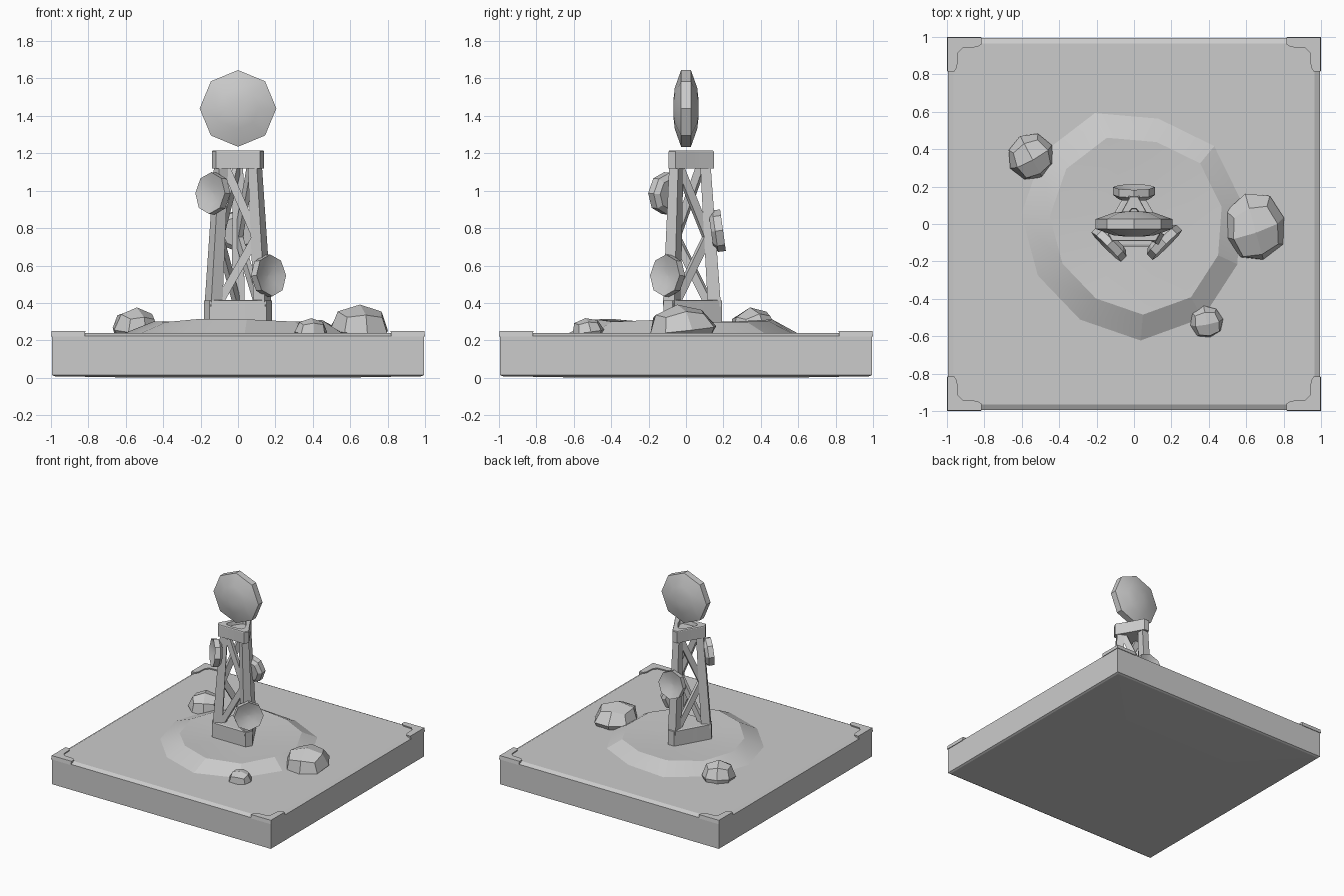
import bpy, bmesh, random
from math import sin, cos, pi, radians
from mathutils import Vector, Matrix

if "Cube" in bpy.data.objects:
    bpy.data.objects.remove(bpy.data.objects["Cube"])

random.seed(4)


def finish(bm, name, smooth=0):
    bmesh.ops.recalc_face_normals(bm, faces=bm.faces[:])
    me = bpy.data.meshes.new(name)
    bm.to_mesh(me)
    bm.free()
    ob = bpy.data.objects.new(name, me)
    bpy.context.collection.objects.link(ob)
    if smooth:
        bpy.ops.object.select_all(action='DESELECT')
        ob.select_set(True)
        bpy.context.view_layer.objects.active = ob
        bpy.ops.object.shade_smooth_by_angle(angle=radians(smooth))
    return ob


def loft(name, rings, smooth=0, matrix=None):
    """Skin a stack of equal-length point rings and cap both ends."""
    bm = bmesh.new()
    loops = [[bm.verts.new(p) for p in ring] for ring in rings]
    for a, b in zip(loops, loops[1:]):
        n = len(a)
        for i in range(n):
            bm.faces.new((a[i], a[(i + 1) % n], b[(i + 1) % n], b[i]))
    bm.faces.new(loops[0])
    bm.faces.new(loops[-1])
    if matrix:
        bm.transform(matrix)
    return finish(bm, name, smooth)


def circle(r, z, n=8, start=0.0):
    return [(r * cos(start + 2 * pi * i / n), r * sin(start + 2 * pi * i / n), z) for i in range(n)]


def square(h, z):
    return [(-h, -h, z), (h, -h, z), (h, h, z), (-h, h, z)]


# square ground tile with bevelled top edge
loft("ground_tile", [square(.5, 0), square(.98, .008), square(.995, .015), square(.995, .224),
                     square(.965, .24)])

# raised L-shaped corner brackets
bracket = [(1, 1), (.82, 1), (.82, .965), (.84, .95), (.92, .945), (.945, .92), (.95, .84),
           (.965, .82), (1, .82)]
for k, label in enumerate(("back_right", "back_left", "front_left", "front_right")):
    rot = Matrix.Rotation(k * pi / 2, 4, 'Z')
    loft("corner_bracket_" + label,
         [[(x, y, .22) for x, y in bracket],
          [(x - .004, y - .004, .25) for x, y in bracket]], matrix=rot)

# low irregular mound
outer, rim, inner = circle(.61, .237, 11, .2), circle(.47, .308, 11, .2), circle(.2, .293, 11, .2)
for i in range(11):
    f = random.uniform(.95, 1.05)
    x, y, z = outer[i]
    outer[i] = (x * f, y * f, z)
    x, y, z = rim[i]
    rim[i] = (x * f + .02, y * f, z + random.uniform(-.012, .008))
loft("mound", [[(x, y, .22) for x, y, z in outer], outer, rim, inner], smooth=15)


# rocks: rounded cubes, jittered and sunk in the ground
def rock(name, loc, size, turn):
    bm = bmesh.new()
    bmesh.ops.create_cube(bm, size=2)
    bmesh.ops.subdivide_edges(bm, edges=bm.edges[:], cuts=1, use_grid_fill=True)
    for v in bm.verts:
        v.co = v.co.normalized() * random.uniform(.96, 1.06)
    bm.transform(Matrix.Translation(loc) @ Matrix.Diagonal((*size, 1)) @ Matrix.Rotation(turn, 4, 'Z')
                 @ Matrix.Rotation(.15, 4, 'X'))
    for v in bm.verts:
        v.co.z = max(v.co.z, .21)
    finish(bm, name)


rock("rock_large", (.645, -.02, .255), (.165, .185, .135), .3)
rock("rock_medium", (-.55, .36, .255), (.127, .13, .118), .5)
rock("rock_small", (.39, -.525, .245), (.09, .087, .075), .2)

CORNERS = [pi / 2 + k * 2 * pi / 3 for k in range(3)]  # back, front left, front right


# bulged triangular collars at the foot and head of the tower
def collar_ring(r, apothem, z):
    pts = []
    for a in CORNERS:
        for d, rad in ((-.14, r), (.14, r), (pi / 3 - .3, apothem * 1.05),
                       (pi / 3, apothem), (pi / 3 + .3, apothem * 1.05)):
            pts.append((rad * cos(a + d), rad * sin(a + d), z))
    return pts


loft("tower_foot", [collar_ring(.195, .12, .25), collar_ring(.195, .12, .412),
                    collar_ring(.18, .11, .416)])
loft("tower_head", [collar_ring(.15, .09, 1.12), collar_ring(.15, .09, 1.21),
                    collar_ring(.145, .087, 1.215), collar_ring(.085, .06, 1.215),
                    collar_ring(.08, .055, 1.185)])


def beam(name, a, b, side, w0, w1, d0, d1):
    """Tapered bar from a to b; its width lies across side."""
    a, b = Vector(a), Vector(b)
    axis = (b - a).normalized()
    out = (side - axis * side.dot(axis)).normalized()
    wide = axis.cross(out)
    loft(name, [[p + wide * sx * w / 2 + out * sy * d / 2
                 for sx, sy in ((-1, -1), (1, -1), (1, 1), (-1, 1))]
                for p, w, d in ((a, w0, d0), (b, w1, d1))])


def leg_point(k, z, inset=0.0):
    r = .15 - (z - .41) * .045 / .71 - inset
    a = CORNERS[k % 3]
    return Vector((r * cos(a), r * sin(a), z))


# three tapering legs and zigzag braces on each face
names = ("back", "front_left", "front_right")
for k, label in enumerate(names):
    a = CORNERS[k]
    beam("leg_" + label, leg_point(k, .38), leg_point(k, 1.15), Vector((cos(a), sin(a), 0)),
         .07, .055, .07, .055)
    m = a + pi / 3
    face_out = Vector((cos(m), sin(m), 0))
    beam("lower_brace_" + label, leg_point(k, .38, .02), leg_point(k + 1, .76, .01), face_out,
         .045, .045, .028, .028)
    beam("upper_brace_" + label, leg_point(k + 1, .74, .01), leg_point(k, 1.14, .02), face_out,
         .045, .045, .028, .028)


# octagonal dishes, local z is the facing direction
def dish(name, loc, facing, profile, smooth):
    rot = Vector(facing).to_track_quat('Z', 'Y').to_matrix().to_4x4()
    loft(name, [circle(r, d) for r, d in profile], smooth, Matrix.Translation(loc) @ rot)


small = [(.085, -.034), (.112, -.012), (.112, .03), (.06, .012), (.003, .006)]
dish("dish_low_right", (.157, -.092, .545), (.7, -.7, .08), small, 25)
dish("dish_high_left", (-.128, -.102, .985), (-.7, -.7, .08), small, 25)
dish("dish_back", (0, .168, .785), (0, 1, .14), small, 25)

# large lens-shaped dish hovering over the tower head
lens = [(.04, -.068), (.11, -.06), (.205, -.026), (.205, .026), (.11, .06), (.04, .068)]
dish("top_dish", (0, 0, 1.44), (0, -1, 0), lens, 30)
